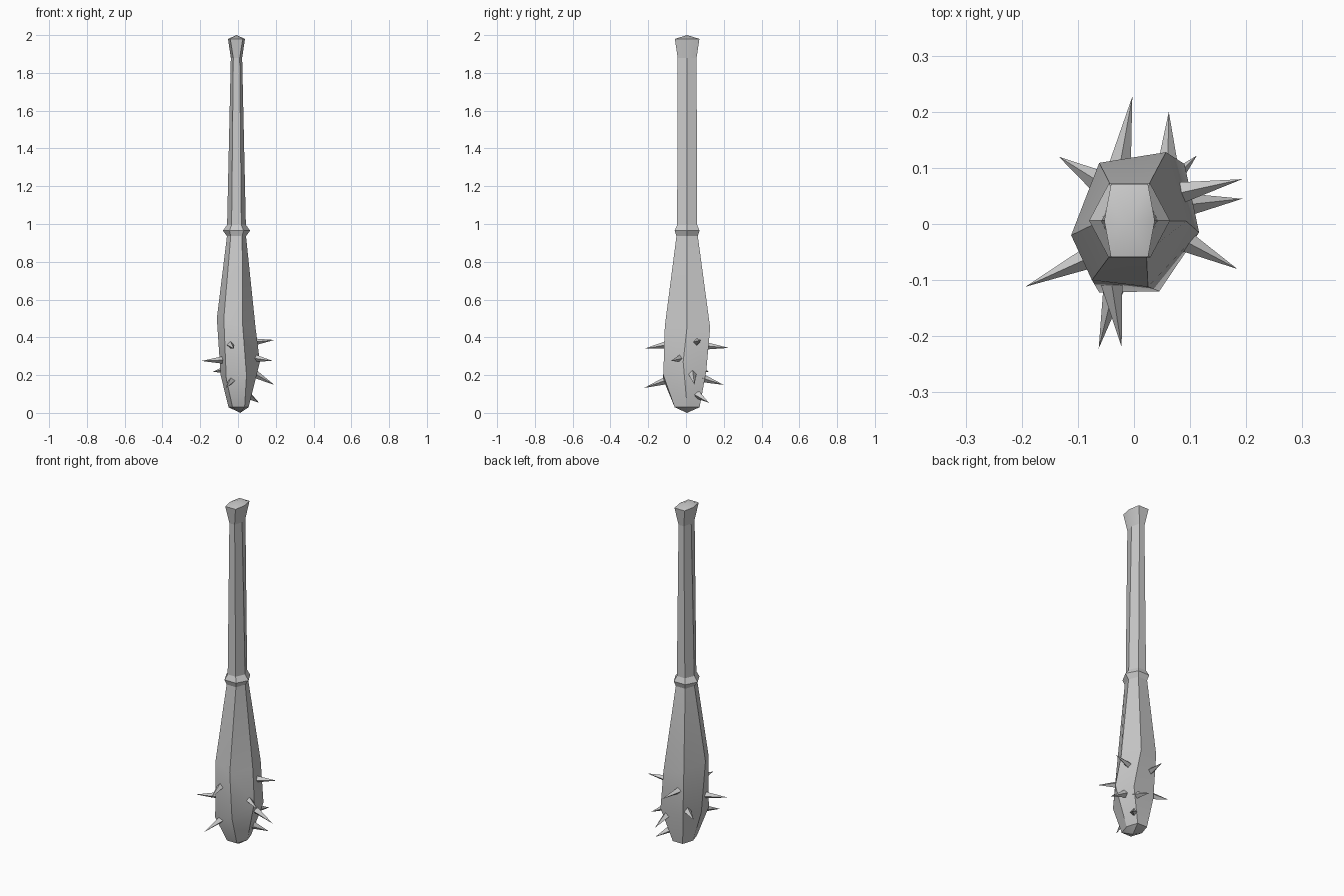
import bpy
import math
from mathutils import Vector

cube = bpy.data.objects.get("Cube")
if cube:
    bpy.data.objects.remove(cube, do_unlink=True)

grey = bpy.data.materials.new("plain grey")
grey.use_nodes = True
colour = (0.6, 0.6, 0.6, 1)
grey.diffuse_color = colour
grey.node_tree.nodes["Principled BSDF"].inputs["Base Color"].default_value = colour


def hexagon(z, side, fx, fy, cx=-0.008, cy=0.006):
    """Flattened six-sided section with its points to the left and right."""
    outline = [(-side, 0), (-fx, -fy), (fx, -fy), (side, 0), (fx, fy), (-fx, fy)]
    return [(cx + x, cy + y, z) for x, y in outline]


def loft(name, rings, top=None, bottom=None):
    """Skin a stack of six-sided rings, listed from top to bottom."""
    verts = [p for ring in rings for p in ring]
    faces = []
    for r in range(len(rings) - 1):
        a, b = r * 6, r * 6 + 6
        for i in range(6):
            j = (i + 1) % 6
            faces.append((a + i, b + i, b + j, a + j))
    last = len(rings) * 6 - 6
    for tip, start, flip in ((top, 0, False), (bottom, last, True)):
        if tip:
            verts.append(tip)
            for i in range(6):
                face = (start + i, start + (i + 1) % 6, len(verts) - 1)
                faces.append(face[::-1] if flip else face)
    mesh = bpy.data.meshes.new(name)
    mesh.from_pydata(verts, [], faces)
    mesh.materials.append(grey)
    obj = bpy.data.objects.new(name, mesh)
    bpy.context.collection.objects.link(obj)
    bpy.ops.object.select_all(action='DESELECT')
    obj.select_set(True)
    bpy.context.view_layer.objects.active = obj
    bpy.ops.object.shade_smooth_by_angle(angle=math.radians(30))
    return obj


# Handle with its flared end
neck = hexagon(1.88, 0.03, 0.017, 0.05)
loft("handle", [neck, hexagon(0.98, 0.05, 0.026, 0.053)])
loft("handle_knob", [hexagon(1.98, 0.045, 0.033, 0.065), neck],
     top=(-0.008, 0.006, 2.0))

# Collar between the handle and the head
loft("collar", [hexagon(0.995, 0.05, 0.026, 0.053),
                hexagon(0.965, 0.072, 0.037, 0.066),
                hexagon(0.935, 0.05, 0.03, 0.056)])

# Lopsided striking head
shoulder = [(-0.112, -0.02, 0.50), (-0.075, -0.10, 0.50), (0.025, -0.112, 0.46),
            (0.093, 0.005, 0.45), (0.057, 0.128, 0.45), (-0.062, 0.109, 0.47)]
belly = [(-0.092, -0.01, 0.20), (-0.062, -0.122, 0.18), (0.045, -0.12, 0.20),
         (0.116, -0.015, 0.27), (0.09, 0.107, 0.22), (-0.05, 0.10, 0.20)]
loft("club_head", [hexagon(0.94, 0.05, 0.03, 0.056), shoulder, belly,
                   hexagon(0.03, 0.053, 0.032, 0.066, 0.003, 0.006)],
     bottom=(0.012, 0.005, 0.0))

# Spikes, each given as base centre and tip
spikes = [
    ((-0.08, -0.06, 0.28), (-0.194, -0.112, 0.275)),
    ((0.08, 0.055, 0.375), (0.193, 0.08, 0.386)),
    ((0.09, -0.03, 0.29), (0.184, -0.08, 0.275)),
    ((0.10, 0.035, 0.20), (0.193, 0.045, 0.148)),
    ((0.06, 0.07, 0.09), (0.112, 0.122, 0.053)),
    ((-0.07, 0.08, 0.23), (-0.134, 0.12, 0.217)),
    ((-0.025, 0.105, 0.355), (-0.003, 0.227, 0.344)),
    ((0.06, 0.10, 0.18), (0.062, 0.20, 0.148)),
    ((-0.04, -0.105, 0.36), (-0.022, -0.22, 0.34)),
    ((-0.035, -0.11, 0.17), (-0.063, -0.222, 0.132)),
]
for n, (base, tip) in enumerate(spikes, 1):
    base, tip = Vector(base), Vector(tip)
    axis = tip - base
    base = base - axis.normalized() * 0.015
    axis = tip - base
    bpy.ops.mesh.primitive_cone_add(
        vertices=4, radius1=0.022, radius2=0, depth=axis.length,
        location=(base + tip) / 2,
        rotation=axis.to_track_quat('Z', 'Y').to_euler())
    spike = bpy.context.object
    spike.name = f"spike_{n}"
    spike.data.materials.append(grey)
